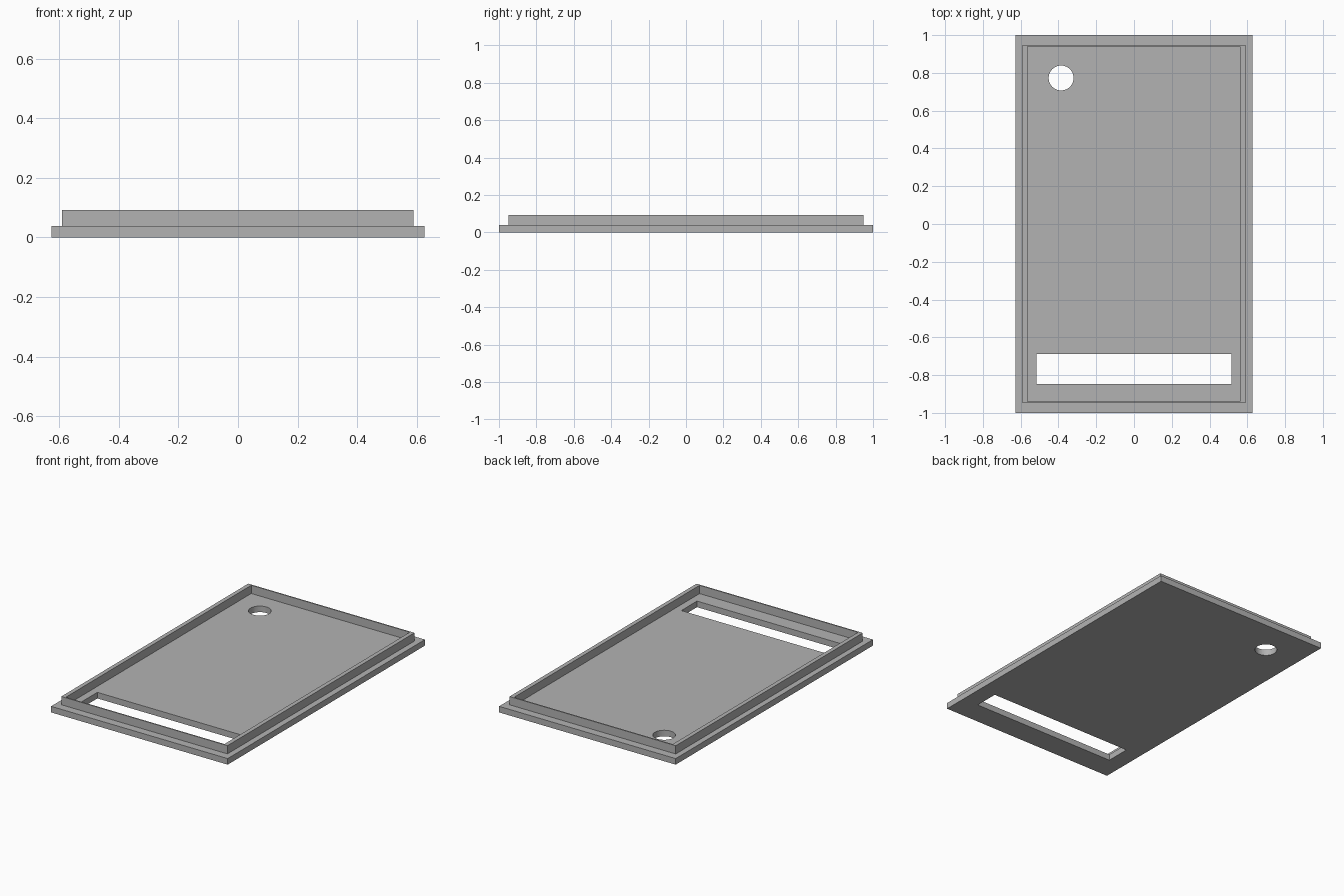
import bpy, bmesh
from math import cos, sin, tau, radians

cube = bpy.data.objects.get("Cube")
if cube:
    bpy.data.objects.remove(cube, do_unlink=True)

grey = bpy.data.materials.new("plain grey")
grey.use_nodes = True
colour = (0.45, 0.45, 0.45, 1)
grey.diffuse_color = colour
grey.node_tree.nodes["Principled BSDF"].inputs["Base Color"].default_value = colour


def rectangle(x0, x1, y0, y1):
    return [(x0, y0), (x1, y0), (x1, y1), (x0, y1)]


def circle(x, y, r, n=48):
    return [(x + r * cos(tau * i / n), y + r * sin(tau * i / n)) for i in range(n)]


def slab(name, loops, z0, z1):
    """Extrude an outline with holes from z0 to z1."""
    curve = bpy.data.curves.new(name + " outline", 'CURVE')
    curve.dimensions = '2D'
    curve.fill_mode = 'BOTH'
    curve.extrude = (z1 - z0) / 2
    for loop in loops:
        spline = curve.splines.new('POLY')
        spline.points.add(len(loop) - 1)
        for point, (x, y) in zip(spline.points, loop):
            point.co = (x, y, 0, 1)
        spline.use_cyclic_u = True
    temp = bpy.data.objects.new(name + " outline", curve)
    bpy.context.collection.objects.link(temp)
    graph = bpy.context.evaluated_depsgraph_get()
    mesh = bpy.data.meshes.new_from_object(temp.evaluated_get(graph))
    bpy.data.objects.remove(temp, do_unlink=True)
    bpy.data.curves.remove(curve)

    # Weld the caps to the walls and settle on the slab's height
    bm = bmesh.new()
    bm.from_mesh(mesh)
    bmesh.ops.remove_doubles(bm, verts=bm.verts, dist=0.0001)
    bmesh.ops.translate(bm, verts=bm.verts, vec=(0, 0, (z0 + z1) / 2))
    bmesh.ops.dissolve_limit(bm, angle_limit=radians(1), verts=bm.verts, edges=bm.edges)
    bmesh.ops.recalc_face_normals(bm, faces=bm.faces)
    for face in bm.faces:
        face.smooth = False
        face.material_index = 0
    bm.to_mesh(mesh)
    bm.free()
    mesh.materials.clear()
    mesh.materials.append(grey)
    mesh.name = name
    obj = bpy.data.objects.new(name, mesh)
    bpy.context.collection.objects.link(obj)
    return obj


# Base plate with a round hole and a wide slot
slab("base_plate", [
    rectangle(-0.627, 0.627, -1, 1),
    circle(-0.386, 0.773, 0.066),
    rectangle(-0.517, 0.515, -0.847, -0.688),
], 0, 0.039)

# Raised rim, thicker along the long sides
slab("raised_rim", [
    rectangle(-0.591, 0.589, -0.948, 0.948),
    rectangle(-0.564, 0.562, -0.94, 0.94),
], 0.039, 0.092)
